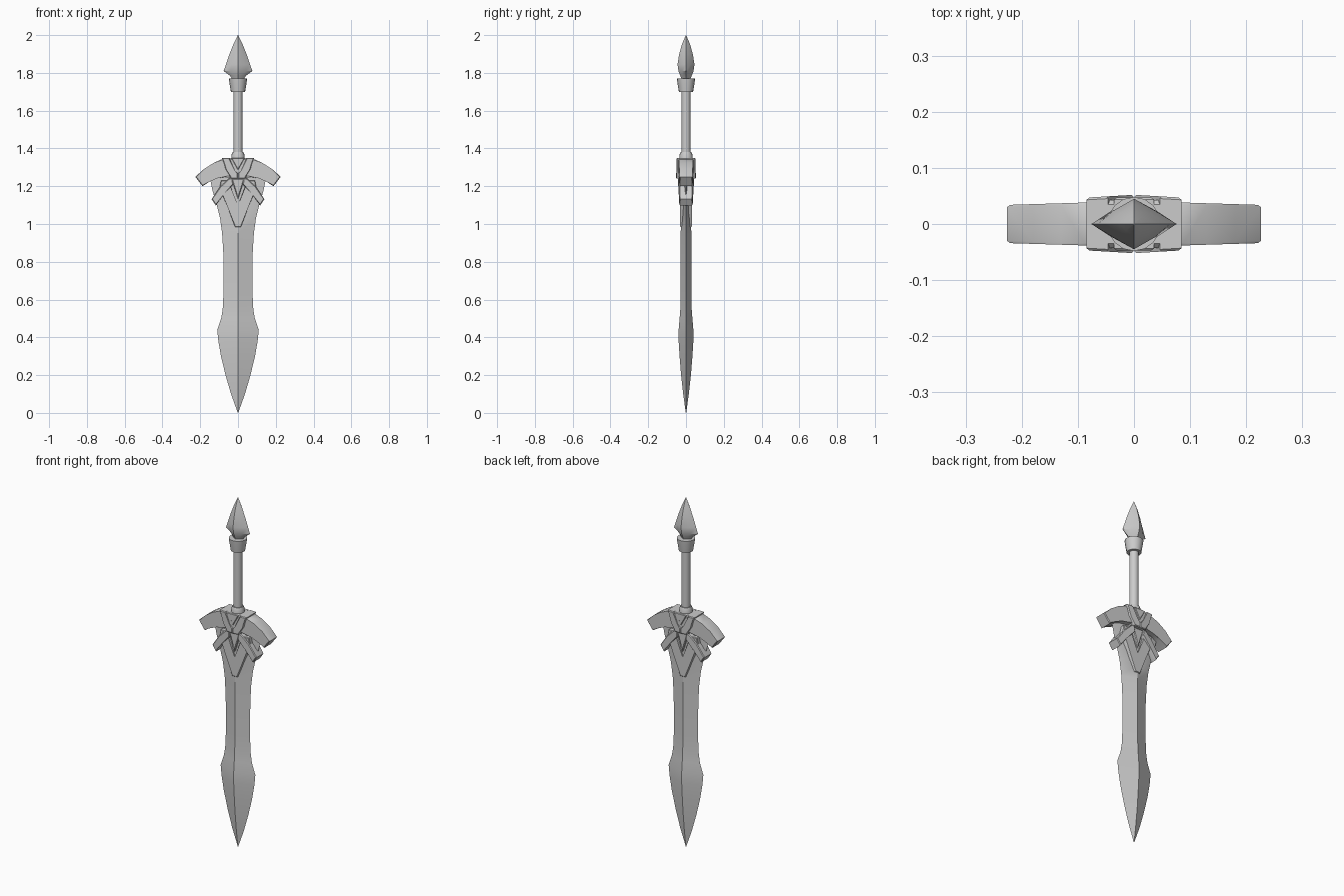
import bpy, bmesh, math

if "Cube" in bpy.data.objects:
    bpy.data.objects.remove(bpy.data.objects["Cube"])

steel = bpy.data.materials.new("plain_grey")
steel.use_nodes = True
GREY = (0.6, 0.6, 0.6, 1)
steel.diffuse_color = GREY
steel.node_tree.nodes["Principled BSDF"].inputs["Base Color"].default_value = GREY


def finish(name, bm, angle=30):
    bmesh.ops.remove_doubles(bm, verts=bm.verts, dist=0.0004)
    bmesh.ops.recalc_face_normals(bm, faces=bm.faces)
    mesh = bpy.data.meshes.new(name)
    bm.to_mesh(mesh)
    bm.free()
    mesh.materials.append(steel)
    obj = bpy.data.objects.new(name, mesh)
    bpy.context.collection.objects.link(obj)
    bpy.ops.object.select_all(action="DESELECT")
    obj.select_set(True)
    bpy.context.view_layer.objects.active = obj
    bpy.ops.object.shade_smooth_by_angle(angle=math.radians(angle))
    return obj


def loft(name, sections, sides, pinch=1.0):
    """Stack rings of (z, half width, half depth); pinch pulls in the odd corners."""
    bm = bmesh.new()
    rings = []
    for z, w, d in sections:
        ring = []
        for i in range(sides):
            a = 2 * math.pi * i / sides
            k = pinch if i % 2 else 1.0
            ring.append(bm.verts.new((w * k * math.cos(a), d * k * math.sin(a), z)))
        rings.append(ring)
    for lo, hi in zip(rings, rings[1:]):
        for i in range(sides):
            j = (i + 1) % sides
            bm.faces.new((lo[i], lo[j], hi[j], hi[i]))
    bm.faces.new(rings[0][::-1])
    bm.faces.new(rings[-1])
    return finish(name, bm)


def plate(name, outline, depth, tip_depth=None, side=1, chamfer=0.0):
    """Extrude an x-z outline through y, thinning from its inner to its outer end."""
    tip_depth = depth if tip_depth is None else tip_depth
    near = min(x for x, z in outline)
    far = max(x for x, z in outline)
    bm = bmesh.new()
    layers = []
    for s in (-1, 1):
        layers.append([bm.verts.new((side * x, s * (depth + (tip_depth - depth) * (x - near) / (far - near)), z))
                       for x, z in outline])
    front, back = layers
    caps = [bm.faces.new(front), bm.faces.new(back[::-1])]
    n = len(outline)
    for i in range(n):
        j = (i + 1) % n
        bm.faces.new((front[i], back[i], back[j], front[j]))
    if chamfer:
        rim = list({e for f in caps for e in f.edges})
        bmesh.ops.bevel(bm, geom=rim, offset=chamfer, segments=1, affect="EDGES")
    return finish(name, bm)


def mirrored(outline):
    return outline + [(-x, z) for x, z in reversed(outline) if x > 0]


# Leaf-shaped blade with a central ridge
loft("blade", [(0, .001, .001), (.1, .037, .015), (.2, .066, .026), (.3, .09, .034),
               (.38, .104, .039), (.44, .11, .039), (.5, .089, .034), (.55, .081, .030),
               (.65, .076, .028), (.85, .078, .028), (.95, .084, .028), (1.03, .095, .027),
               (1.1, .112, .025), (1.18, .136, .022), (1.25, .15, .018)], 4)

# Grip and its collars
loft("grip", [(1.34, .024, .024), (1.72, .024, .024)], 16)
loft("grip_collar", [(1.34, .036, .036), (1.365, .035, .035), (1.38, .029, .029)], 16)
loft("pommel_cup", [(1.70, .038, .038), (1.715, .040, .040), (1.75, .046, .046),
                    (1.77, .048, .048)], 16)

# Four-edged spear point with hollow faces
loft("pommel_point", [(1.765, .030, .022), (1.785, .042, .030), (1.81, .076, .040),
                      (1.845, .064, .045), (1.90, .045, .036), (1.95, .025, .022),
                      (2.0, .001, .001)], 8, pinch=.78)

# Guard core
plate("guard_core", mirrored([(.085, 1.35), (.07, 1.29), (.04, 1.24)]), .043, chamfer=.008)
plate("guard_centre_gem", mirrored([(.036, 1.35), (0, 1.285)]), .047, chamfer=.003)

# Long split spike lying over the blade
plate("blade_spike", mirrored([(0, 1.09), (.05, 1.23), (.09, 1.23), (.098, 1.19),
                               (.055, 1.09), (.016, .985)]), .031, chamfer=.003)
plate("spike_core", mirrored([(.034, 1.24), (0, 1.13)]), .034, chamfer=.004)

for side, label in ((1, "left"), (-1, "right")):
    plate(label + "_guard_arm",
          [(.03, 1.345), (.088, 1.342), (.13, 1.323), (.18, 1.291), (.226, 1.25),
           (.188, 1.20), (.15, 1.229), (.11, 1.246), (.03, 1.255)],
          .040, .034, side, .004)
    plate(label + "_guard_strap", [(.046, 1.35), (.085, 1.35), (.06, 1.285), (.036, 1.24),
                                   (0, 1.24), (0, 1.268), (.022, 1.285)], .052, .047, side, .004)
    plate(label + "_lower_band", [(.03, 1.245), (.05, 1.24), (.095, 1.197), (.14, 1.132),
                                  (.117, 1.098), (.075, 1.158), (.025, 1.21)],
          .042, .034, side, .004)
